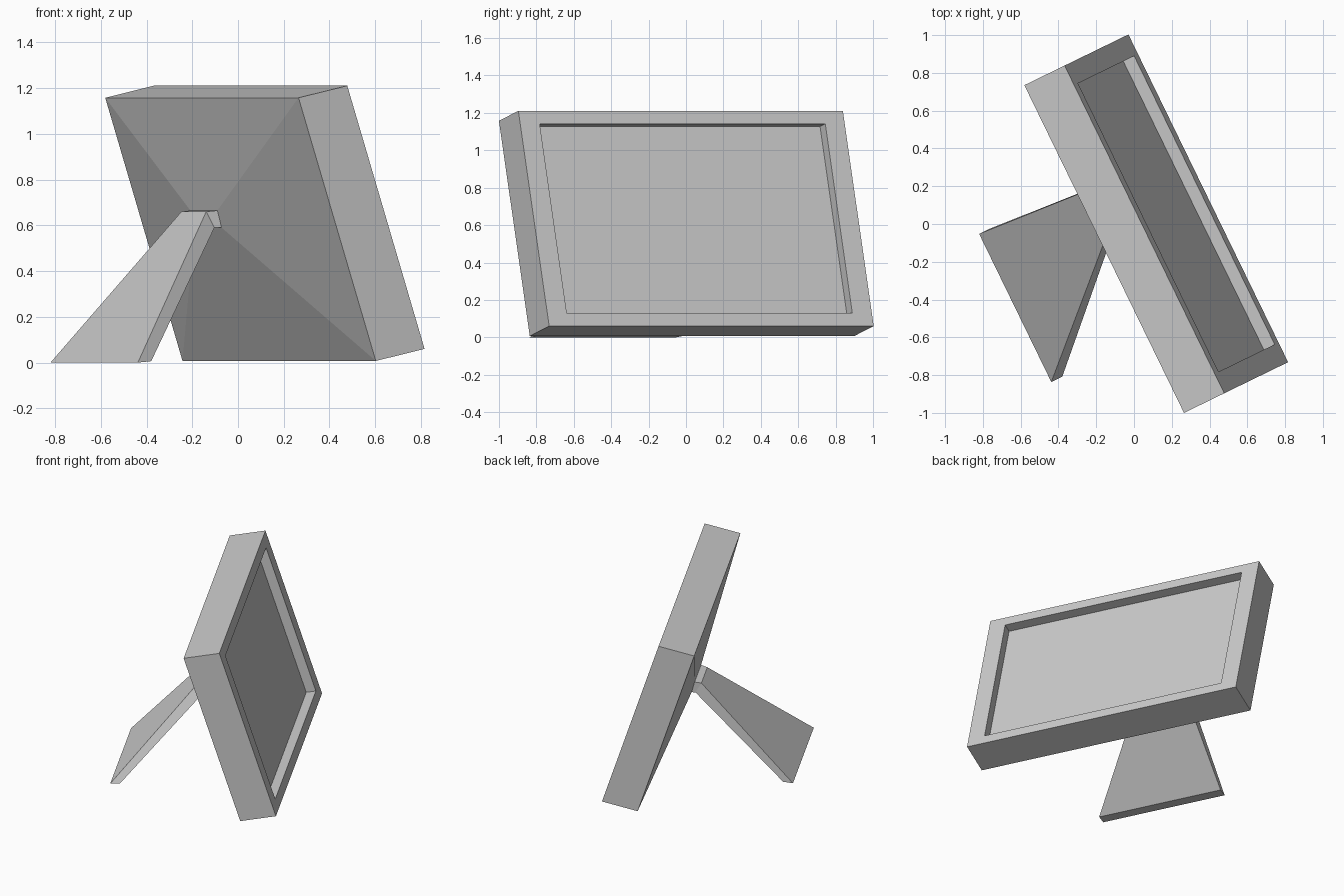
import bpy, bmesh
from mathutils import Vector

if "Cube" in bpy.data.objects:
    bpy.data.objects.remove(bpy.data.objects["Cube"])

U = Vector((0.438, -0.899, 0))   # along the panel's width
N = Vector((0.899, 0.438, 0))    # horizontal facing direction


def point(u, n, z):
    return U * u + N * n + Vector((0, 0, z))


def panel_ring(inset, depth):
    """Rectangle on the tilted panel: depth 0 = back, 1 = front."""
    ring = []
    for s, t in ((0, 0), (1, 0), (1, 1), (0, 1)):
        s = inset + s * (1 - 2 * inset)
        t = inset + t * (1 - 2 * inset)
        ring.append(point(-0.915 + 1.93 * s,
                          0.176 - 0.376 * t + 0.237 * depth,
                          0.007 + 1.151 * t + 0.053 * depth))
    return ring


def section(u_left, u_right, low, high):
    """Four-sided section with a lower/inner and an upper/outer edge (n, z)."""
    return [point(u_left, *low), point(u_right, *low),
            point(u_right, *high), point(u_left, *high)]


def loft(name, rings):
    bm = bmesh.new()
    loops = [[bm.verts.new(p) for p in ring] for ring in rings]
    for a, b in zip(loops, loops[1:]):
        for i in range(4):
            j = (i + 1) % 4
            bm.faces.new((a[i], a[j], b[j], b[i]))
    bm.faces.new(loops[0][::-1])
    bm.faces.new(loops[-1])
    bmesh.ops.recalc_face_normals(bm, faces=bm.faces)
    mesh = bpy.data.meshes.new(name)
    bm.to_mesh(mesh)
    bm.free()
    obj = bpy.data.objects.new(name, mesh)
    bpy.context.collection.objects.link(obj)
    return obj


hub = section(-0.27, 0.0, (-0.08, 0.59), (-0.10, 0.665))

# Panel: bulged back, side walls, front rim and recessed picture area
loft("frame_panel", [hub, panel_ring(0, 0), panel_ring(0, 1),
                     panel_ring(0.06, 1), panel_ring(0.06, 0.73)])

# Rear stand: short neck, then a leg flaring down to the ground
loft("rear_stand", [hub,
                    section(-0.268, -0.02, (-0.105, 0.59), (-0.145, 0.66)),
                    section(-0.312, 0.56, (-0.695, 0.006), (-0.76, 0.0))])
